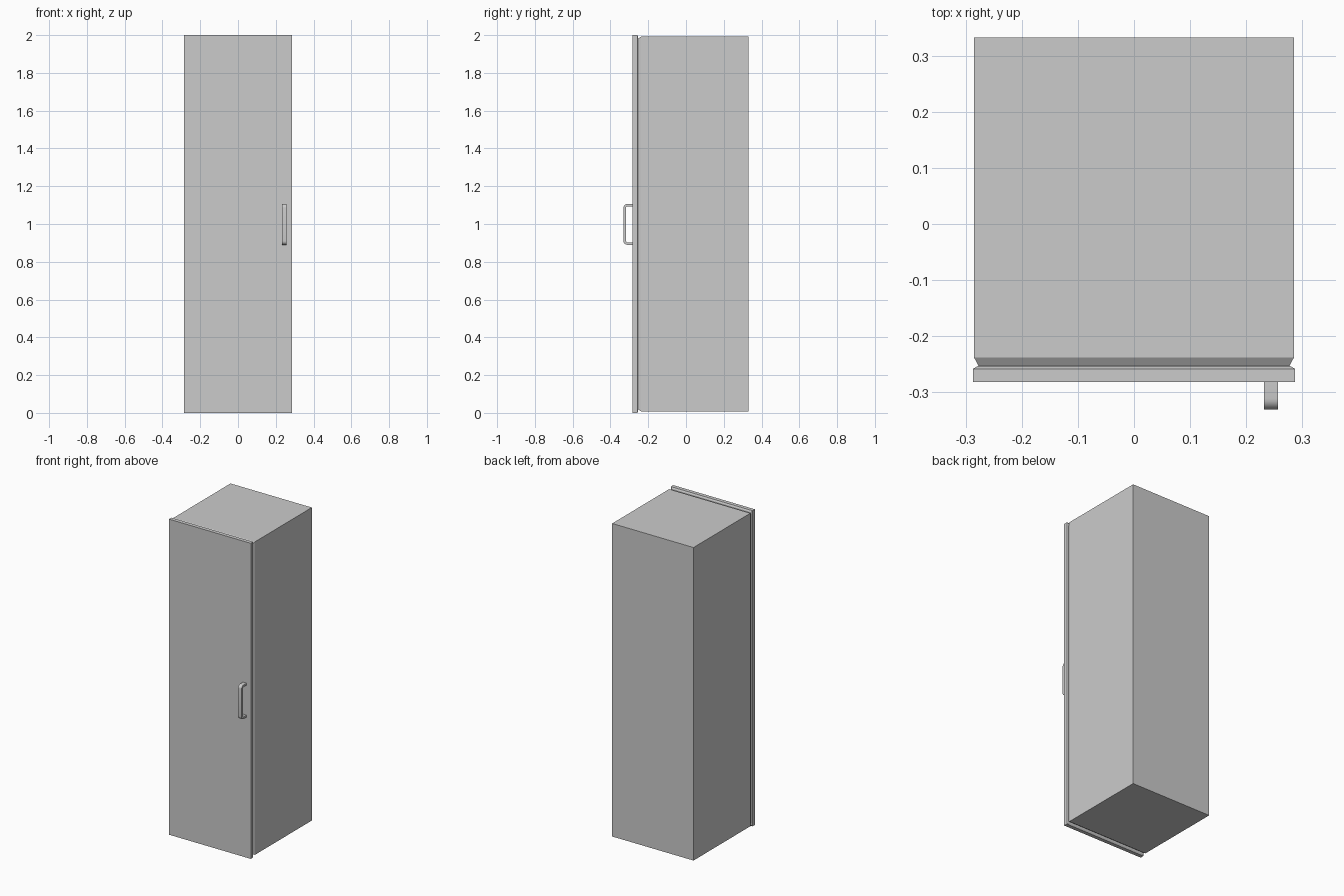
import bpy, bmesh, math

if "Cube" in bpy.data.objects:
    bpy.data.objects.remove(bpy.data.objects["Cube"])


def finish(name, bm):
    bmesh.ops.recalc_face_normals(bm, faces=bm.faces[:])
    mesh = bpy.data.meshes.new(name)
    bm.to_mesh(mesh)
    bm.free()
    obj = bpy.data.objects.new(name, mesh)
    bpy.context.collection.objects.link(obj)
    return obj


def loft_rects(name, rings):
    """Capped loft of rectangles (y, half width, half height) centred on z = 1."""
    bm = bmesh.new()
    loops = [[bm.verts.new((sx * w, y, 1 + sz * h))
              for sx, sz in ((-1, -1), (1, -1), (1, 1), (-1, 1))]
             for y, w, h in rings]
    for a, b in zip(loops, loops[1:]):
        for i in range(4):
            j = (i + 1) % 4
            bm.faces.new((a[i], a[j], b[j], b[i]))
    bm.faces.new(loops[0])
    bm.faces.new(loops[-1])
    return finish(name, bm)


# Cabinet body with a tapered front edge
loft_rects("cabinet_body", [(-0.253, 0.277, 0.982), (-0.238, 0.285, 0.992),
                            (0.332, 0.285, 0.992)])

# Door slab with a bevelled back edge
loft_rects("door", [(-0.282, 0.287, 1.0), (-0.258, 0.287, 1.0),
                    (-0.253, 0.278, 0.991)])


# Bow handle: rounded C profile extruded across x
def bow(front, half, radius, back=-0.281, steps=6):
    upper = [(back, half)]
    for i in range(steps + 1):
        a = math.pi / 2 * i / steps
        upper.append((front + radius - radius * math.sin(a),
                      half - radius + radius * math.cos(a)))
    return upper + [(y, -z) for y, z in reversed(upper)]


outer = bow(-0.331, 0.108, 0.02)
inner = bow(-0.318, 0.095, 0.008)
bm = bmesh.new()
sides = [[[bm.verts.new((x, y, 0.998 + z)) for y, z in path]
          for path in (outer, inner)] for x in (0.232, 0.257)]
(lo, li), (ro, ri) = sides
n = len(outer)
for i in range(n - 1):
    for a, b in ((lo, li), (li, ri), (ri, ro), (ro, lo)):
        bm.faces.new((a[i], a[i + 1], b[i + 1], b[i]))
for i in (0, n - 1):
    bm.faces.new((lo[i], li[i], ri[i], ro[i]))
handle = finish("door_handle", bm)
bpy.context.view_layer.objects.active = handle
handle.select_set(True)
bpy.ops.object.shade_smooth_by_angle(angle=math.radians(35))
